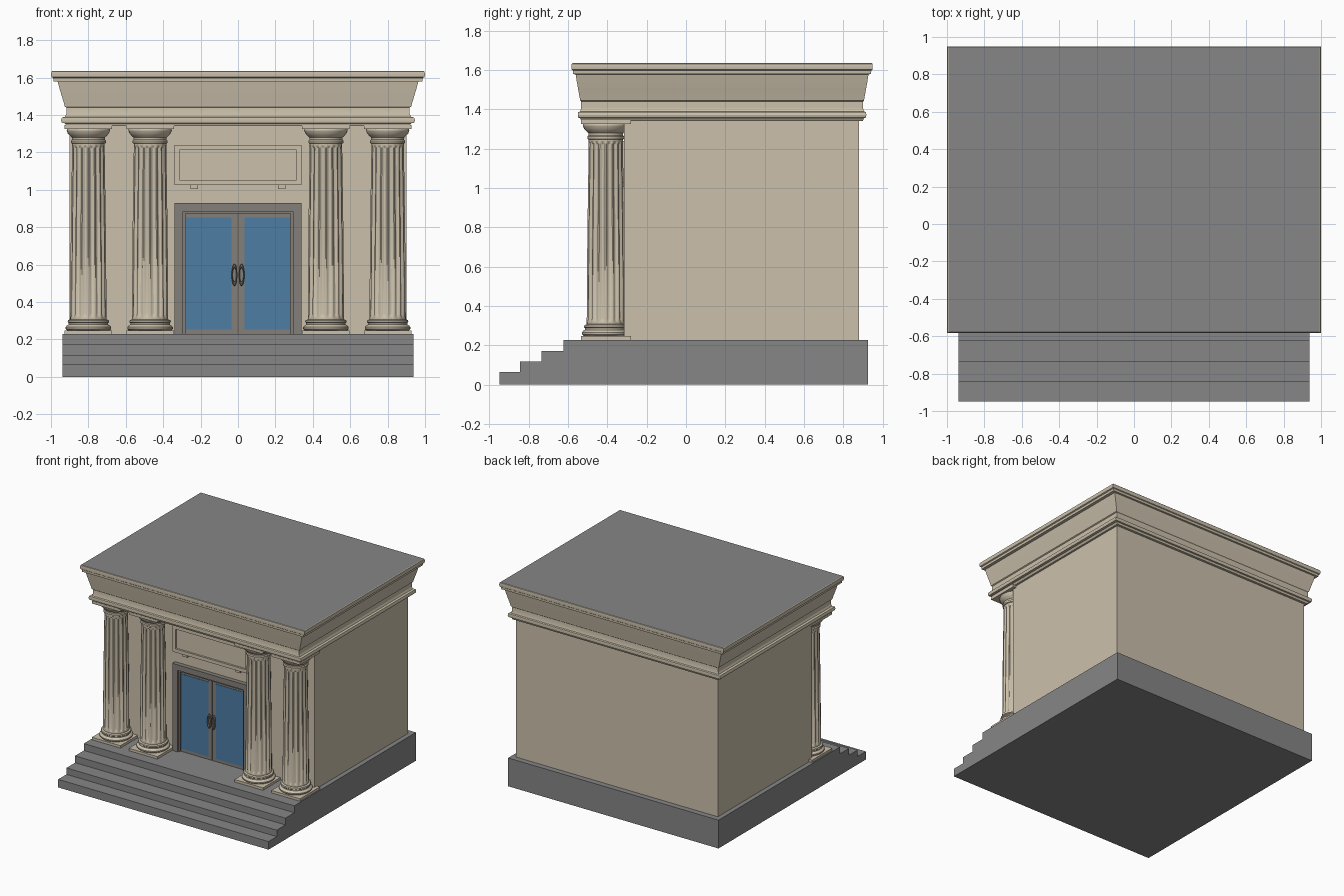
import bpy, bmesh, math

if "Cube" in bpy.data.objects:
    bpy.data.objects.remove(bpy.data.objects["Cube"])


def material(name, rgb):
    m = bpy.data.materials.new(name)
    m.diffuse_color = (*rgb, 1)
    m.use_nodes = True
    m.node_tree.nodes["Principled BSDF"].inputs["Base Color"].default_value = m.diffuse_color
    return m


STONE = material("beige stone", (0.60, 0.53, 0.41))
GREY = material("grey concrete", (0.24, 0.24, 0.24))
FRAME = material("warm grey metal", (0.23, 0.215, 0.195))
GLASS = material("blue glass", (0.075, 0.205, 0.37))


def finish(name, bm, mats, smooth=None):
    bmesh.ops.recalc_face_normals(bm, faces=bm.faces)
    me = bpy.data.meshes.new(name)
    bm.to_mesh(me)
    bm.free()
    ob = bpy.data.objects.new(name, me)
    bpy.context.collection.objects.link(ob)
    for m in mats:
        me.materials.append(m)
    if smooth:
        bpy.ops.object.select_all(action='DESELECT')
        ob.select_set(True)
        bpy.context.view_layer.objects.active = ob
        bpy.ops.object.shade_smooth_by_angle(angle=math.radians(smooth))
    return ob


def loft(bm, rings):
    """Skin a stack of closed point rings and cap both ends."""
    vs = [[bm.verts.new(p) for p in r] for r in rings]
    n = len(vs[0])
    for a, b in zip(vs, vs[1:]):
        for i in range(n):
            j = (i + 1) % n
            bm.faces.new((a[i], a[j], b[j], b[i]))
    bm.faces.new(vs[0][::-1])
    bm.faces.new(vs[-1])


def rect(x0, x1, y0, y1, z):
    return [(x0, y0, z), (x1, y0, z), (x1, y1, z), (x0, y1, z)]


def add_box(bm, x0, x1, y0, y1, z0, z1):
    loft(bm, [rect(x0, x1, y0, y1, z0), rect(x0, x1, y0, y1, z1)])


def box(name, dims, mat):
    bm = bmesh.new()
    add_box(bm, *dims)
    return finish(name, bm, [mat])


def border(name, x, z0, z1, w, y0, y1, mat, bottom=True):
    """Rectangular picture-frame moulding, half width x."""
    bm = bmesh.new()
    add_box(bm, -x, -x + w, y0, y1, z0, z1)
    add_box(bm, x - w, x, y0, y1, z0, z1)
    add_box(bm, -x + w, x - w, y0, y1, z1 - w, z1)
    if bottom:
        add_box(bm, -x + w, x - w, y0, y1, z0, z0 + w)
    return finish(name, bm, [mat])


# stepped base: side profile extruded across x
profile = [(-0.95, 0), (-0.95, 0.065), (-0.845, 0.065), (-0.845, 0.117),
           (-0.735, 0.117), (-0.735, 0.172), (-0.622, 0.172),
           (-0.622, 0.228), (0.925, 0.228), (0.925, 0)]
bm = bmesh.new()
loft(bm, [[(x, y, z) for y, z in profile] for x in (-0.937, 0.937)])
finish("stepped_base", bm, [GREY])

# main walls
WALL_Y = -0.315
box("walls", (-0.9, 0.9, WALL_Y, 0.88, 0.22, 1.36), STONE)

# entablature and cornice: (inset, height) moulding, grey on the roof face
mould = [(0.085, 1.34), (0.075, 1.355), (0.058, 1.358), (0.054, 1.372),
         (0.058, 1.386), (0.075, 1.390), (0.082, 1.405), (0.082, 1.44),
         (0.074, 1.445), (0.070, 1.46), (0.058, 1.50), (0.046, 1.54),
         (0.036, 1.578), (0.014, 1.580), (0.012, 1.598), (0.003, 1.602),
         (0.0, 1.616), (0.003, 1.632), (0.008, 1.635)]
bm = bmesh.new()
loft(bm, [rect(-1 + i, 1 - i, -0.583 + 0.6 * i, 0.95 - 0.6 * i, z) for i, z in mould])
for f in bm.faces:
    f.normal_update()
    if min(v.co.z for v in f.verts) > 1.634:
        f.material_index = 1
finish("entablature_and_roof", bm, [STONE, GREY], 25)

# fluted columns
COL_Y = -0.408
FLUTE = [1, 1, 0.94, 0.895, 0.895, 0.94]


def circle(cx, r, z, n=40):
    return [(cx + r * math.cos(math.tau * k / n), COL_Y + r * math.sin(math.tau * k / n), z)
            for k in range(n)]


def fluted(cx, r, z, depth=1):
    pts = []
    n = 16 * len(FLUTE)
    for k in range(n):
        q = r * (1 - depth * (1 - FLUTE[k % len(FLUTE)]))
        a = math.tau * (k - 0.5) / n
        pts.append((cx + q * math.cos(a), COL_Y + q * math.sin(a), z))
    return pts


base = [(0.112, 0.247), (0.121, 0.255), (0.122, 0.265), (0.114, 0.275), (0.106, 0.279),
        (0.106, 0.288), (0.111, 0.293), (0.109, 0.302), (0.096, 0.308)]
capital = [(0.085, 1.245), (0.093, 1.250), (0.094, 1.262), (0.088, 1.268), (0.089, 1.280),
           (0.100, 1.290), (0.111, 1.303), (0.116, 1.318), (0.114, 1.326)]
for i, cx in enumerate((-0.80, -0.47, 0.47, 0.80)):
    bm = bmesh.new()
    loft(bm, [fluted(cx, 0.097, 0.300, 0), fluted(cx, 0.097, 0.318, 0), fluted(cx, 0.097, 0.335),
              fluted(cx, 0.094, 0.75), fluted(cx, 0.087, 1.225),
              fluted(cx, 0.087, 1.238, 0), fluted(cx, 0.087, 1.25, 0)])
    for prof in (base, capital):
        loft(bm, [circle(cx, r, z) for r, z in prof])
    for z0, z1 in ((0.226, 0.248), (1.325, 1.345)):     # plinth and abacus slabs
        add_box(bm, cx - 0.127, cx + 0.127, COL_Y - 0.127, COL_Y + 0.127, z0, z1)
    finish(f"column_{i + 1}", bm, [STONE], 30)

# double door
border("door_frame", 0.34, 0.226, 0.93, 0.045, -0.35, WALL_Y + 0.01, FRAME, bottom=False)
border("door_inner_frame", 0.296, 0.226, 0.886, 0.014, -0.338, WALL_Y + 0.01, FRAME, bottom=False)
for side, s in (("left", -1), ("right", 1)):
    a, b = sorted((s * 0.002, s * 0.29))
    box(f"door_leaf_{side}", (a, b, -0.325, WALL_Y + 0.01, 0.228, 0.88), FRAME)
    a, b = sorted((s * 0.035, s * 0.278))
    box(f"door_glass_{side}", (a, b, -0.328, -0.324, 0.252, 0.853), GLASS)
    # looped pull handle
    bpy.ops.mesh.primitive_torus_add(major_radius=0.03, minor_radius=0.007, major_segments=20,
                                     minor_segments=8, location=(s * 0.019, -0.338, 0.545),
                                     rotation=(math.pi / 2, 0, 0))
    h = bpy.context.object
    h.name = f"door_handle_{side}"
    h.scale = (0.42, 1.6, 1.4)
    h.data.materials.append(FRAME)
    bpy.ops.object.shade_smooth_by_angle()

# blank sign panel over the door, with two small brackets
border("sign_border", 0.34, 1.025, 1.24, 0.028, -0.35, WALL_Y + 0.01, STONE)
box("sign_panel", (-0.313, 0.313, -0.335, WALL_Y + 0.01, 1.05, 1.215), STONE)
for side, s in (("left", -1), ("right", 1)):
    box(f"sign_bracket_{side}", (s * 0.235 - 0.02, s * 0.235 + 0.02, -0.34, WALL_Y + 0.01,
                                 1.005, 1.026), STONE)
